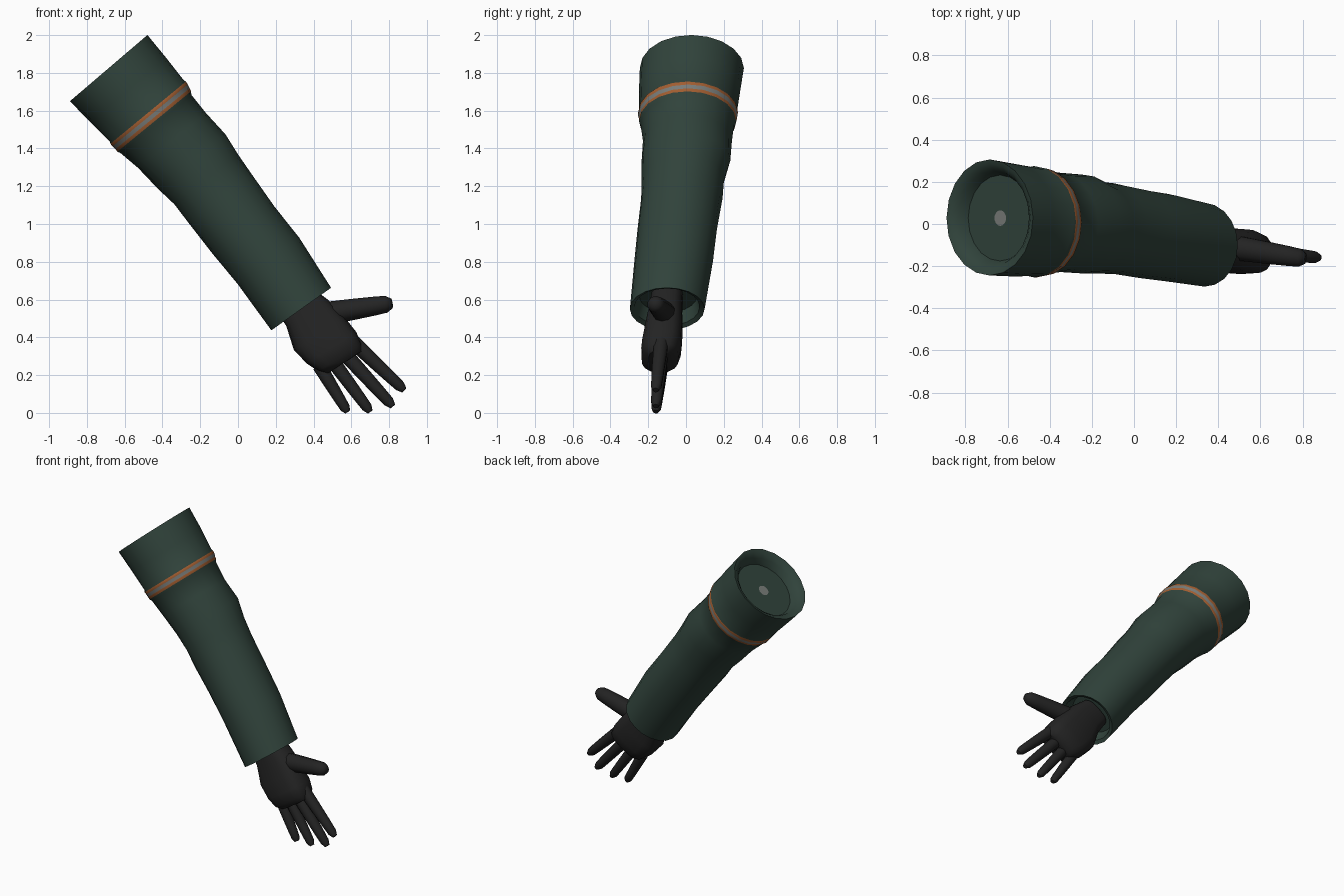
import bpy, bmesh, math
from mathutils import Vector

cube = bpy.data.objects.get("Cube")
if cube:
    bpy.data.objects.remove(cube, do_unlink=True)


def make_material(name, color):
    mat = bpy.data.materials.new(name)
    mat.use_nodes = True
    rgba = (*color, 1)
    mat.diffuse_color = rgba
    bsdf = mat.node_tree.nodes["Principled BSDF"]
    bsdf.inputs["Base Color"].default_value = rgba
    bsdf.inputs["Roughness"].default_value = 0.9
    return mat


green = make_material("dark green cloth", (0.03, 0.056, 0.044))
orange = make_material("orange trim", (0.36, 0.11, 0.03))
grey = make_material("grey", (0.19, 0.2, 0.19))
black = make_material("black glove", (0.017, 0.017, 0.017))


def loft(name, rings, materials, row_material=None, sharp=45):
    """Skin a list of equal-sized rings and close both ends."""
    bm = bmesh.new()
    rows = [[bm.verts.new(p) for p in ring] for ring in rings]
    n = len(rows[0])
    for i, (a, b) in enumerate(zip(rows, rows[1:])):
        for k in range(n):
            j = (k + 1) % n
            face = bm.faces.new((a[k], a[j], b[j], b[k]))
            face.material_index = row_material(i) if row_material else 0
    first = bm.faces.new(rows[0])
    first.material_index = row_material(-1) if row_material else 0
    bm.faces.new(rows[-1])
    bmesh.ops.recalc_face_normals(bm, faces=bm.faces)
    mesh = bpy.data.meshes.new(name)
    bm.to_mesh(mesh)
    bm.free()
    for mat in materials:
        mesh.materials.append(mat)
    obj = bpy.data.objects.new(name, mesh)
    bpy.context.collection.objects.link(obj)
    bpy.ops.object.select_all(action="DESELECT")
    obj.select_set(True)
    bpy.context.view_layer.objects.active = obj
    bpy.ops.object.shade_smooth_by_angle(angle=math.radians(sharp))
    return obj


def oval(center, u, v, ru, rv, sides, power=1.0, wave=None):
    """Ring of points; a power below one squares the corners."""
    points = []
    for k in range(sides):
        a = math.tau * k / sides
        c, s = math.cos(a), math.sin(a)
        c = math.copysign(abs(c) ** power, c)
        s = math.copysign(abs(s) ** power, s)
        w = 1 + (wave(a) if wave else 0)
        points.append(Vector(center) + u * (c * ru * w) + v * (s * rv * w))
    return points


Y = Vector((0, 1, 0))


def across(degrees):
    t = math.radians(degrees)
    return Vector((math.cos(t), 0, math.sin(t)))


# Sleeve: recessed shoulder end, rolled lip, trim band, folds, hollow cuff
sleeve_rows = [  # x, y, z, radius
    (-.635, .028, 1.765, .036), (-.635, .028, 1.765, .2),
    (-.665, .03, 1.80, .22), (-.682, .03, 1.82, .25),
    (-.685, .03, 1.825, .27), (-.58, .02, 1.71, .263),
    (-.485, .012, 1.60, .254), (-.475, .01, 1.59, .259),
    (-.465, .01, 1.575, .258), (-.453, .01, 1.557, .254),
    (-.443, .008, 1.543, .252), (-.435, .008, 1.53, .243),
    (-.35, .005, 1.44, .231), (-.245, 0, 1.335, .23),
    (-.17, -.015, 1.235, .214), (-.095, -.025, 1.135, .211),
    (.03, -.045, .97, .206), (.16, -.065, .805, .204),
    (.335, -.1, .55, .194), (.328, -.1, .56, .17),
    (.28, -.095, .62, .15),
]
rings = []
for i, (x, y, z, r) in enumerate(sleeve_rows):
    tilt = 40.5 - 5 * (x + .685) / 1.02
    folds = 0.014 if 11 < i < 17 else 0.004
    rings.append(oval((x, y, z), across(tilt), Y, r, r * 1.02, 20,
                      wave=lambda a: folds * math.sin(3 * a + 2.3 * i)))
trim = {-1: 2, 7: 1, 8: 2, 9: 1}
loft("sleeve", rings, [green, orange, grey], lambda i: trim.get(i, 0))

# Gloved palm, from inside the cuff to the knuckles
palm_rows = [  # x, y, z, half width, half thickness
    (.29, -.1, .61, .11, .085), (.365, -.11, .53, .13, .09),
    (.43, -.12, .42, .16, .102), (.495, -.13, .345, .155, .107),
    (.54, -.138, .295, .136, .098), (.565, -.14, .268, .11, .06),
]
loft("palm", [oval(p[:3], across(33), Y, p[3], p[4], 16, 0.65)
              for p in palm_rows], [black])


def digit(name, base, tip, thick):
    """Tapered finger with a slight knuckle and a blunt tip."""
    base, tip = Vector(base), Vector(tip)
    along = (tip - base).normalized()
    v = (Y - along * Y.dot(along)).normalized()
    u = along.cross(v)
    profile = [(0, 1), (.35, .92), (.5, .88), (.75, .8), (.92, .72), (1, .4)]
    loft(name, [oval(base.lerp(tip, t), u, v, thick * s, thick * s, 10)
                for t, s in profile], [black], sharp=60)


digit("little_finger", (.43, -.13, .25), (.58, -.16, .005), .037)
digit("ring_finger", (.49, -.13, .29), (.7, -.16, .006), .038)
digit("middle_finger", (.55, -.13, .33), (.82, -.16, .035), .04)
digit("index_finger", (.6, -.13, .385), (.88, -.16, .12), .04)
digit("thumb", (.46, -.11, .525), (.815, -.165, .58), .062)
